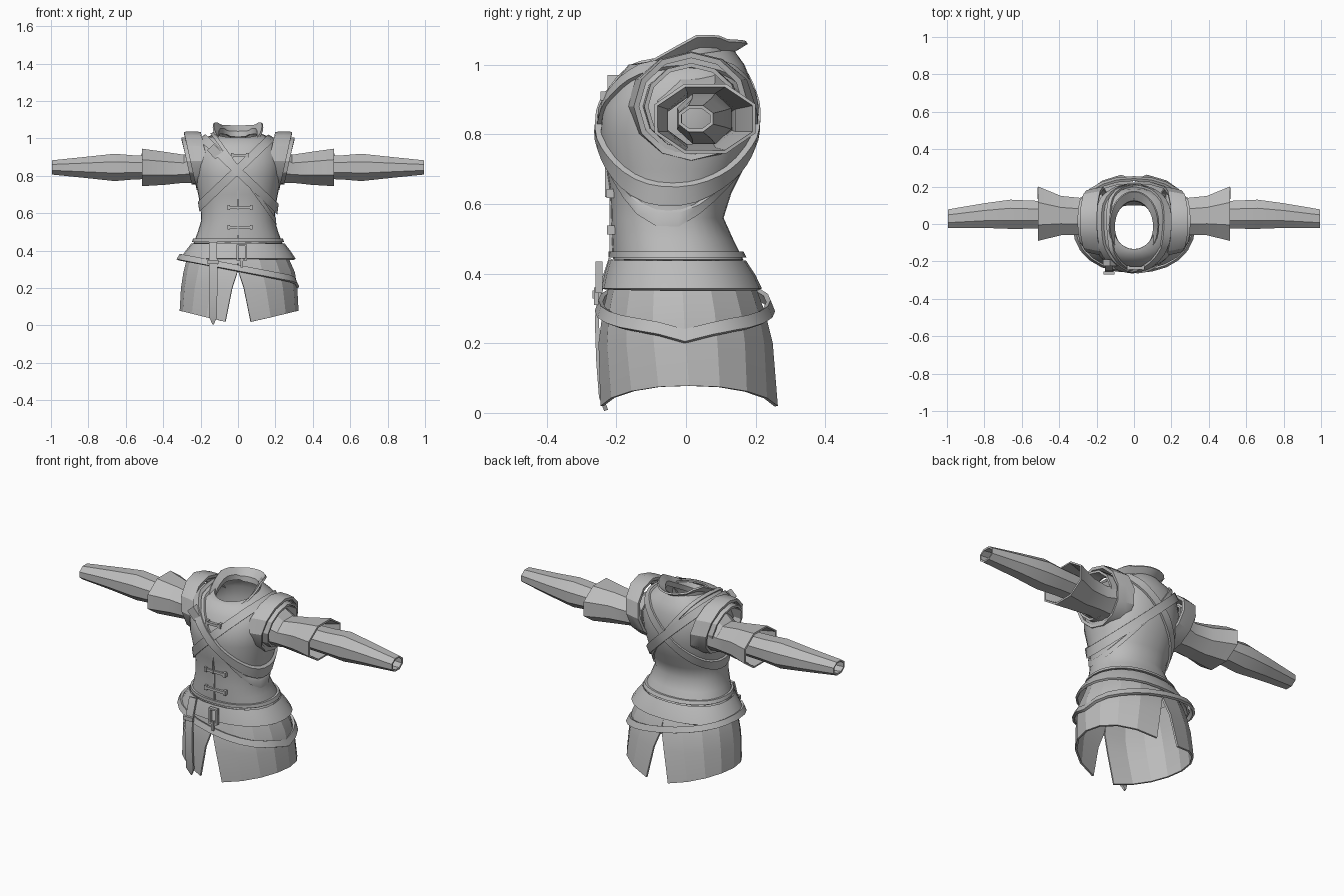
import bpy, bmesh, math
from mathutils import Vector
from mathutils.bvhtree import BVHTree

if "Cube" in bpy.data.objects:
    bpy.data.objects.remove(bpy.data.objects["Cube"])

cloth = bpy.data.materials.new("grey_cloth")
cloth.diffuse_color = (0.5, 0.5, 0.5, 1)
cloth.use_nodes = True
cloth.node_tree.nodes["Principled BSDF"].inputs["Base Color"].default_value = cloth.diffuse_color


def finish(name, verts, faces, thick=0.0, angle=30, offset=-1):
    """Make an object, give the sheet some thickness, shade it."""
    me = bpy.data.meshes.new(name)
    me.from_pydata([tuple(v) for v in verts], [], faces)
    bm = bmesh.new()
    bm.from_mesh(me)
    bmesh.ops.recalc_face_normals(bm, faces=bm.faces)
    bm.to_mesh(me)
    bm.free()
    me.materials.append(cloth)
    ob = bpy.data.objects.new(name, me)
    bpy.context.collection.objects.link(ob)
    bpy.ops.object.select_all(action='DESELECT')
    ob.select_set(True)
    bpy.context.view_layer.objects.active = ob
    if thick:
        m = ob.modifiers.new("thickness", 'SOLIDIFY')
        m.thickness, m.offset = thick, offset
        bpy.ops.object.modifier_apply(modifier=m.name)
    bpy.ops.object.shade_smooth_by_angle(angle=math.radians(angle))
    return ob


def loft_faces(rows, n, closed=True, loop=False):
    f = []
    for r in range(rows if loop else rows - 1):
        q = (r + 1) % rows
        for i in range(n if closed else n - 1):
            j = (i + 1) % n
            f.append((r * n + i, r * n + j, q * n + j, q * n + i))
    return f


def loft(name, rings, thick=0.0, angle=30, closed=True, loop=False):
    return finish(name, [v for r in rings for v in r],
                  loft_faces(len(rings), len(rings[0]), closed, loop), thick, angle)


def oval(hx, yf, yb, zf, n=32, p=1.0):
    """Oval with separate front and back depth; zf gives z from y and x."""
    cy = (yf + yb) / 2
    out = []
    for i in range(n):
        a = 2 * math.pi * i / n
        c, s = math.cos(a), math.sin(a)
        x = hx * math.copysign(abs(c) ** p, c)
        y = cy + (yb - yf) / 2 * math.copysign(abs(s) ** p, s)
        out.append(Vector((x, y, zf(x, y) if callable(zf) else zf)))
    return out


# Torso: waist, chest, shoulders, sloping to the neck opening
body = [(0.44, 0.238, -0.21, 0.165), (0.50, 0.215, -0.213, 0.135), (0.56, 0.197, -0.215, 0.108),
        (0.63, 0.20, -0.217, 0.13), (0.70, 0.213, -0.228, 0.165), (0.80, 0.232, -0.248, 0.195),
        (0.88, 0.24, -0.24, 0.198), (0.95, 0.225, -0.205, 0.188), (1.0, 0.19, -0.165, 0.168)]
torso_rings = [oval(hx, yf, yb, z, 32, 0.9) for z, hx, yf, yb in body]
neck = oval(0.115, -0.135, 0.135, lambda x, y: 1.025 + 0.15 * y)
torso_rings.append(neck)
loft("torso", torso_rings, 0.008, 45)

# Closed copy of the torso surface, used only to lay straps on it
n = 32
hull_v = [v for r in torso_rings for v in r]
hull_f = loft_faces(len(torso_rings), n) + [tuple(range((len(torso_rings) - 1) * n, len(torso_rings) * n))]
hull = BVHTree.FromPolygons(hull_v, hull_f)


def wrap_band(name, centre, axis, width, thick, steps=40):
    """Strap following the torso in the plane across the given axis."""
    axis = Vector(axis).normalized()
    u = Vector((0, 1, 0))
    v = axis.cross(u)
    rows = []
    for k in range(steps):
        a = 2 * math.pi * k / steps
        d = u * math.cos(a) + v * math.sin(a)
        mid = []
        for side in (-1, 1):
            c = Vector(centre) + axis * side * width / 2
            hit = hull.ray_cast(c + d * 1.5, -d)[0]
            mid.append(hit if hit else c + d * 0.2)
        rows.append([mid[0] - d * 0.004, mid[0] + d * thick, mid[1] + d * thick, mid[1] - d * 0.004])
    loft(name, rows, 0, 40, True, True)


# Crossed chest straps and one narrow extra strap
wrap_band("chest_strap_a", (0, -0.02, 0.825), (0.39, 0, 0.41), 0.045, 0.018)
wrap_band("chest_strap_b", (0, -0.02, 0.835), (-0.39, 0, 0.41), 0.045, 0.012)
wrap_band("narrow_strap", (-0.03, -0.02, 0.88), (0.5, 0, 0.36), 0.02, 0.012)
wrap_band("waist_hem", (0, -0.02, 0.455), (0, 0, 1), 0.018, 0.012)

# Collar: flared, high at sides and back, dipping in a V at the front


def collar_top(x, y):
    return 1.078 - max(0, 0.03 - y) * 0.55 + abs(x) * 0.06 - (0.01 if y > 0.1 else 0)


loft("collar", [oval(0.105, -0.155, 0.12, lambda x, y: collar_top(x, y) - 0.06),
                oval(0.102, -0.15, 0.125, lambda x, y: collar_top(x, y) - 0.03),
                oval(0.128, -0.185, 0.172, collar_top)], 0.01, 40)

# Sleeves and armhole flanges, both sides
upper = [(0.17, 0.03, 0.87, 0.13, 0.11), (0.235, 0.035, 0.855, 0.115, 0.095), (0.29, 0.04, 0.838, 0.10, 0.075),
         (0.39, 0.045, 0.84, 0.105, 0.088), (0.512, 0.055, 0.845, 0.145, 0.10)]
lower = [(0.40, 0.05, 0.845, 0.07, 0.06), (0.55, 0.05, 0.845, 0.075, 0.064), (0.66, 0.052, 0.845, 0.078, 0.073),
         (0.80, 0.045, 0.845, 0.066, 0.058), (0.995, 0.028, 0.845, 0.05, 0.038)]


def tube(rows, s, n=8):
    out = []
    for x, cy, cz, hy, hz in rows:
        k = 1 / math.cos(math.pi / n)
        out.append([Vector((s * x, cy + k * hy * math.cos(2 * math.pi * (i + .5) / n),
                            cz + k * hz * math.sin(2 * math.pi * (i + .5) / n))) for i in range(n)])
    return out


def flange_ring(s, x0, ry, rz, n=12):
    out = []
    for i in range(n):
        a = 2 * math.pi * i / n
        z = 0.88 + rz * math.sin(a)
        out.append(Vector((s * (x0 + 0.22 * (z - 0.88)), 0.015 + ry * math.cos(a), z)))
    return out


for s, side in ((-1, "left"), (1, "right")):
    loft("upper_sleeve_" + side, tube(upper, s), 0.010, 20)
    loft("forearm_sleeve_" + side, tube(lower, s), 0.010, 20)
    loft("shoulder_flange_" + side, [flange_ring(s, 0.165, 0.185, 0.155), flange_ring(s, 0.215, 0.175, 0.158),
                                     flange_ring(s, 0.255, 0.165, 0.155)], 0.016, 30)
    loft("armhole_trim_" + side, [flange_ring(s, 0.20, 0.14, 0.125), flange_ring(s, 0.275, 0.135, 0.125)],
         0.012, 30)

# Skirt: two flared panels with slits at front and back
skirt = [(0.44, 0.235, -0.205, 0.16, 0.0), (0.35, 0.275, -0.225, 0.205, 0.0), (0.285, 0.292, -0.24, 0.228, 0.003),
         (0.20, 0.305, -0.252, 0.25, 0.025), (0.06, 0.312, -0.25, 0.268, 0.058)]
for s, side in ((-1, "left"), (1, "right")):
    cols, rings = 9, []
    for r, (z, hx, yf, yb, gap) in enumerate(skirt):
        hx += 0.012 if s > 0 and r > 1 else 0
        a0 = math.asin(gap / hx) ** 1.0
        ring = []
        for i in range(cols):
            a = a0 + (math.pi - 2 * a0) * i / (cols - 1)
            x = hx * math.sin(a) ** 0.9
            y = (yf + yb) / 2 - (yb - yf) / 2 * math.cos(a)
            if r == len(skirt) - 1:
                z = 0.02 + 0.058 * min(1, 1.25 * math.sin(a) - 0.23)
            ring.append(Vector((s * x, y, z)))
        rings.append(ring)
    loft("skirt_panel_" + side, rings, 0.010, 15, False)

# Wide flared hip belt
loft("hip_belt", [oval(0.25, -0.222, 0.172, 0.438, 24, 0.9), oval(0.283, -0.235, 0.2, 0.395, 24, 0.9),
                  oval(0.308, -0.243, 0.218, 0.357, 24, 0.9)], 0.012, 35)

# Narrow slanted belt resting on the skirt


def slant(dz):
    return lambda x, y: 0.308 - 0.19 * x + dz - 0.25 * max(0, 0.1 - abs(y)) * (x > 0.2)


loft("slanted_belt", [oval(0.312, -0.252, 0.243, slant(0.016), 24, 0.9),
                      oval(0.328, -0.262, 0.256, slant(-0.016), 24, 0.9)], 0.014, 35)


def box(name, c, size, rot=0.0):
    vs = []
    for dx in (-.5, .5):
        for dy in (-.5, .5):
            for dz in (-.5, .5):
                x, z = dx * size[0], dz * size[2]
                vs.append((c[0] + x * math.cos(rot) - z * math.sin(rot), c[1] + dy * size[1],
                           c[2] + x * math.sin(rot) + z * math.cos(rot)))
    return finish(name, vs, [(0, 1, 3, 2), (4, 6, 7, 5), (0, 4, 5, 1), (2, 3, 7, 6), (0, 2, 6, 4), (1, 5, 7, 3)])


# Hanging strap with pointed tip
strap = [(0.445, 0.022, -0.222), (0.36, 0.022, -0.25), (0.27, 0.023, -0.262),
         (0.15, 0.022, -0.258), (0.045, 0.022, -0.25), (0.005, 0.003, -0.235)]
loft("hanging_strap", [[Vector((-0.133 - w, y, z)), Vector((-0.133 + w, y, z))] for z, w, y in strap],
     0.012, 30, False)
box("strap_loop", (-0.133, -0.262, 0.34), (0.06, 0.014, 0.022))

# Belt buckle frame and tongue
for dx in (-0.022, 0.022):
    box("buckle_side", (0.02 + dx, -0.25, 0.39), (0.010, 0.02, 0.085))
for dz in (-0.04, 0.04):
    box("buckle_bar", (0.02, -0.25, 0.39 + dz), (0.052, 0.02, 0.010))
box("buckle_tongue", (0.02, -0.258, 0.335), (0.014, 0.012, 0.05))

# Front toggles: bar with an end piece each side
for z, half, y in ((0.91, 0.04, -0.236), (0.63, 0.06, -0.219), (0.525, 0.06, -0.217)):
    box("toggle_bar", (0.01, y, z), (2 * half, 0.016, 0.014))
    for s in (-1, 1):
        box("toggle_end", (0.01 + s * half, y + 0.002, z), (0.014, 0.024, 0.026))

# Front closing seam and chest buckle
for i, (z0, z1) in enumerate(((0.46, 0.62), (0.62, 0.78))):
    box("front_seam", (0, -0.214 - 0.012 * i, (z0 + z1) / 2), (0.008, 0.012, z1 - z0))
box("strap_buckle", (-0.125, -0.208, 0.93), (0.05, 0.035, 0.065), 0.75)
